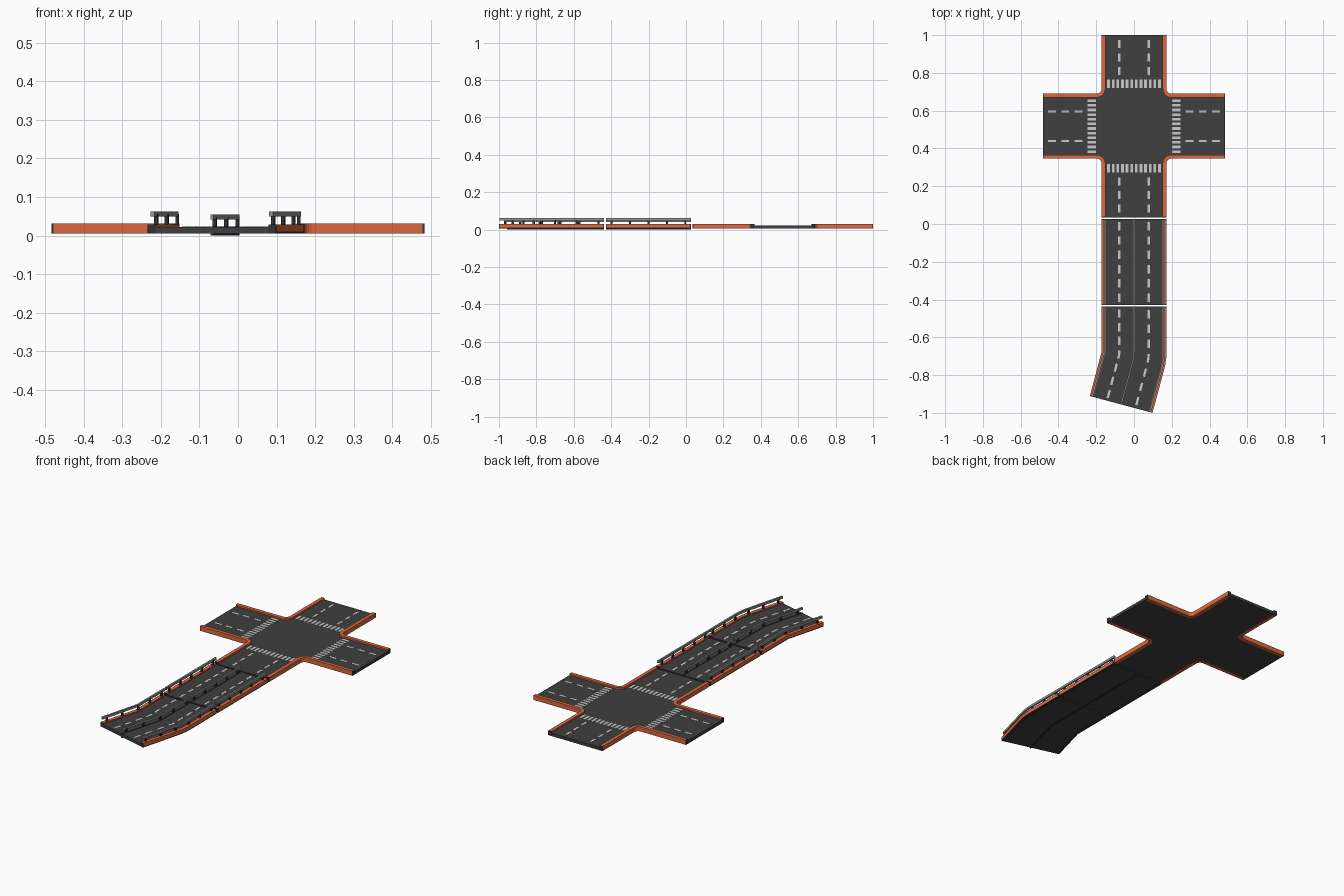
import bpy, bmesh
from math import sin, cos, pi, radians
from mathutils import Vector

if "Cube" in bpy.data.objects:
    bpy.data.objects.remove(bpy.data.objects["Cube"])


def material(name, r, g, b):
    m = bpy.data.materials.new(name)
    m.diffuse_color = (r, g, b, 1)
    m.use_nodes = True
    m.node_tree.nodes["Principled BSDF"].inputs["Base Color"].default_value = m.diffuse_color
    return m


ASPHALT = material("asphalt", .05, .05, .05)
DARK = material("dark_metal", .03, .032, .034)
ORANGE = material("orange", .72, .14, .05)
PAINT = material("paint", .55, .55, .55)
STEEL = material("steel", .3, .3, .3)

W, INNER = .172, .152          # outer and inner half width of the kerbs
BASE, ROAD, KERB = .005, .022, .031
CAP = .004


def build(name, mat, solids):
    """Each solid is a list of matching rings, skinned and closed at the ends."""
    bm = bmesh.new()
    for rings in solids:
        vs = [[bm.verts.new(p) for p in ring] for ring in rings]
        n = len(vs[0])
        for a, b in zip(vs, vs[1:]):
            for i in range(n):
                j = (i + 1) % n
                bm.faces.new((a[i], a[j], b[j], b[i]))
        bm.faces.new(vs[0][::-1])
        bm.faces.new(vs[-1])
    bmesh.ops.recalc_face_normals(bm, faces=bm.faces)
    me = bpy.data.meshes.new(name)
    bm.to_mesh(me)
    bm.free()
    me.materials.append(mat)
    ob = bpy.data.objects.new(name, me)
    bpy.context.collection.objects.link(ob)
    return ob


# ---------------------------------------------------------------- crossroads
CY, ARM, PIVOT = .518, .483, .197


def prism(pts, z0, z1):
    return [[(x, y + CY, z) for x, y in pts] for z in (z0, z1)]


def turn(pts, k):
    c, s = round(cos(k * pi / 2)), round(sin(k * pi / 2))
    return [(x * c - y * s, x * s + y * c) for x, y in pts]


def box(x0, x1, y0, y1):
    return [(x0, y0), (x1, y0), (x1, y1), (x0, y1)]


def fillet(r, n=6):
    # rounded inside corner, from the +x arm to the +y arm
    return [(PIVOT - r * sin(i * pi / 2 / n), PIVOT - r * cos(i * pi / 2 / n))
            for i in range(n + 1)]


def around(shapes, z0, z1):
    return [prism(turn(s, k), z0, z1) for k in range(4) for s in shapes]


inner_arc, outer_arc = fillet(PIVOT - INNER), fillet(PIVOT - W)
outline = [p for k in range(4)
           for p in turn([(ARM, INNER)] + inner_arc + [(INNER, ARM)], k)]
build("crossroads_surface", ASPHALT, [prism(outline, BASE, ROAD)])

e = ARM - CAP
kerb = [(e, INNER)] + inner_arc + [(INNER, e), (W, e)] + outer_arc[::-1] + [(e, W)]
build("crossroads_kerbs", ORANGE, around([kerb], BASE, KERB))
build("crossroads_kerb_ends", DARK,
      around([box(e, ARM, INNER, W), box(e, ARM, -W, -INNER)], BASE, KERB))

dashes = [box(d - .021, d + .021, s * .078 - .006, s * .078 + .006)
          for d in (.293, .364, .435) for s in (-1, 1)]
build("crossroads_lane_dashes", PAINT, around(dashes, ROAD - .001, ROAD + .001))
stripes = [box(.201, .246, (i - 5.5) * .0245 - .007, (i - 5.5) * .0245 + .007)
           for i in range(12)]
build("zebra_crossings", PAINT, around(stripes, ROAD - .001, ROAD + .001))


# ------------------------------------------------------------ bridge sections
def bridge(name, y0, straight, angle, tail):
    """Straight run, then a bend about the left edge, then a straight tail."""

    def arc(u):
        return (u + W) * angle

    def frame(d, u=0):
        o, a, rest = Vector((-W, y0 - min(d, straight))), 0, d - straight
        if rest > 0:
            a = min(angle, rest / (u + W + 1e-6))
            rest -= arc(u)
            if rest > 0:
                o += rest * Vector((-sin(a), -cos(a)))
        return o, a

    def length(u):
        return straight + arc(u) + tail

    def strip(u0, u1, z0, z1, d0=0, d1=None):
        u = (u0 + u1) / 2
        d1 = length(u) if d1 is None else d1
        stations = [straight + arc(u) * i / 6 for i in range(7)] if angle else []
        stations = [d0] + [d for d in stations if d0 + 1e-4 < d < d1 - 1e-4] + [d1]
        rings = []
        for d in stations:
            o, a = frame(d, u)
            rings.append([(o.x + (v + W) * cos(a), o.y - (v + W) * sin(a), z)
                          for v, z in ((u0, z0), (u1, z0), (u1, z1), (u0, z1))])
        return rings

    def make(part, mat, solids):
        build(name + "_" + part, mat, solids)

    edges = ((-W, -INNER), (INNER, W))
    make("deck", ASPHALT, [strip(-INNER, INNER, BASE, ROAD)])
    make("median_keel", DARK, [strip(-.004, .004, 0, ROAD + .002)])
    make("side_beams", DARK, [strip(a, b, BASE, .010) for a, b in edges])
    make("kerbs", ORANGE, [strip(a, b, .010, KERB - .002, CAP, length((a + b) / 2) - CAP)
                           for a, b in edges])
    caps = []
    for a, b in edges:
        n = length((a + b) / 2)
        caps += [strip(a, b, .010, KERB - .002, 0, CAP),
                 strip(a, b, .010, KERB - .002, n - CAP, n)]
    make("kerb_ends", DARK, caps)

    # guard rails on both kerbs and along the median
    make("guard_rails", STEEL,
         [strip(u - .005, u + .005, .049, .062) for u in (-.159, .159)]
         + [strip(-.004, .004, .042, .054)])
    posts = []
    for u, z0, z1 in ((-.157, KERB - .003, .056), (0, ROAD, .048), (.157, KERB - .003, .056)):
        n = length(u)
        count = max(2, round(n / .097))
        for i in range(count):
            d = .03 + (n - .06) * i / (count - 1)
            posts.append(strip(u - .0045, u + .0045, z0, z1, d - .005, d + .005))
    make("rail_posts", DARK, posts)

    # lane dashes
    marks = []
    for u in (-.078, .078):
        n = length(u)
        count = round(n / .0745)
        for i in range(count):
            d = n * (i + .5) / count
            marks.append(strip(u - .006, u + .006, ROAD - .001, ROAD + .001,
                               d - .022, d + .022))
    make("lane_dashes", PAINT, marks)


bridge("straight_bridge", .026, .454, 0, 0)
bridge("curved_bridge", -.438, .241, radians(15), .24)
